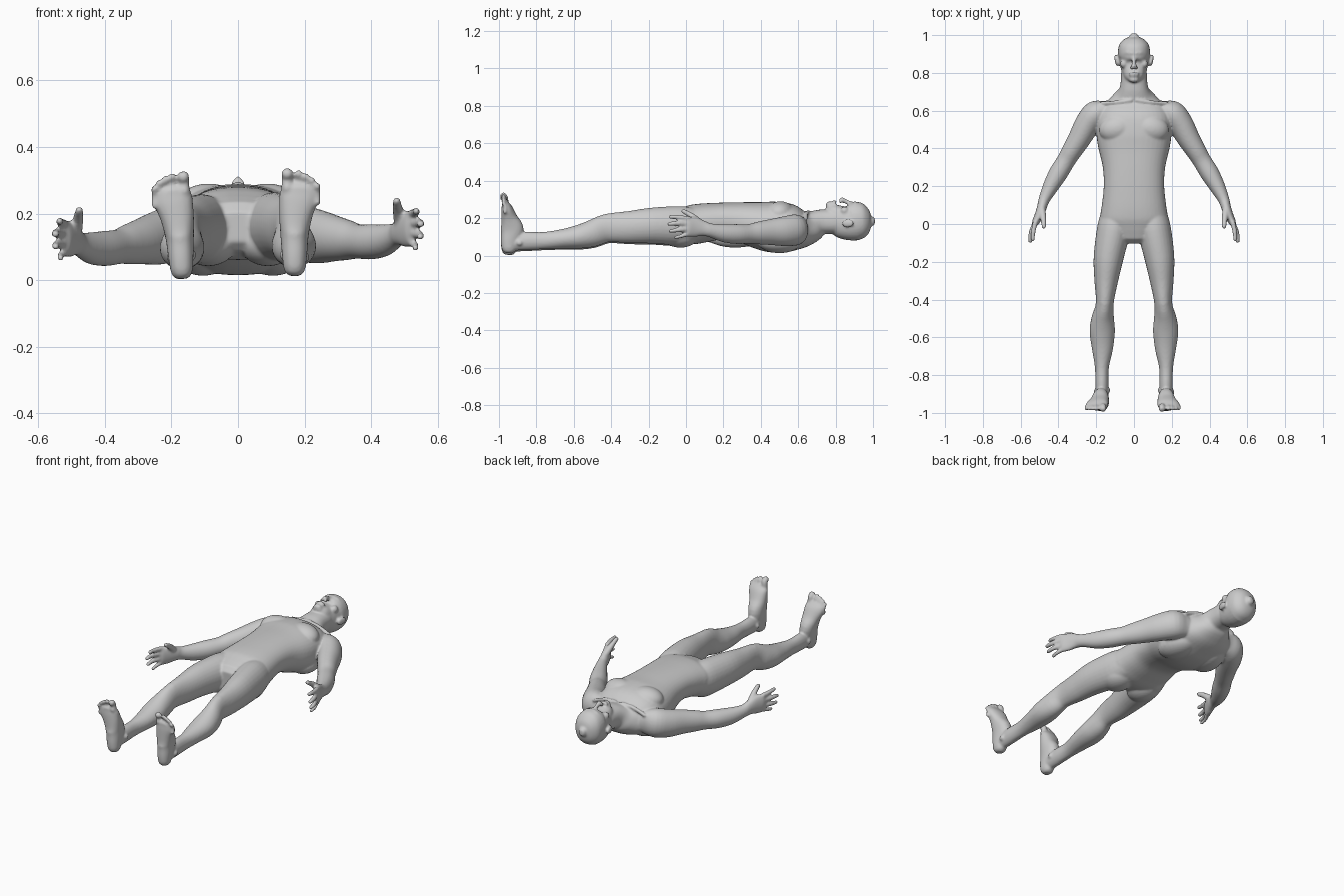
import bpy, bmesh, math
from mathutils import Vector, Matrix

bm = bmesh.new()


def spline(pts, n=4):
    """Catmull-Rom through tuples of any length."""
    out = []
    for i in range(len(pts) - 1):
        a, b = pts[max(i - 1, 0)], pts[i]
        c, d = pts[i + 1], pts[min(i + 2, len(pts) - 1)]
        for k in range(n):
            t = k / n
            out.append([0.5 * (2 * q + (r - p) * t + (2 * p - 5 * q + 4 * r - s) * t * t
                               + (3 * q - p - 3 * r + s) * t ** 3)
                        for p, q, r, s in zip(a, b, c, d)])
    return out + [list(pts[-1])]


def loft(pts, up=(0, 0, 1), power=2.0, seg=28):
    """Tube through (x, y, z, half width, half height) stations with domed ends."""
    st = spline(pts) if len(pts) > 2 else [list(p) for p in pts]
    up = Vector(up)
    cen = [Vector(s[:3]) for s in st]
    tan = [(cen[min(i + 1, len(st) - 1)] - cen[max(i - 1, 0)]).normalized() for i in range(len(st))]
    rows = [(c, t, s[3], s[4]) for c, t, s in zip(cen, tan, st)]

    def dome(row, sign):
        c, t, w, h = row
        r = min(w, h)
        return [(c + t * sign * r * d, t, w * k, h * k) for d, k in ((.5, .83), (.8, .5))]
    rows = dome(rows[0], -1)[::-1] + rows + dome(rows[-1], 1)
    rings = []
    for c, t, w, h in rows:
        side = t.cross(up).normalized()
        top = side.cross(t)
        ring = []
        for j in range(seg):
            a = 2 * math.pi * j / seg
            u, v = math.cos(a), math.sin(a)
            u = math.copysign(abs(u) ** (2 / power), u)
            v = math.copysign(abs(v) ** (2 / power), v)
            ring.append(bm.verts.new(c + side * u * w + top * v * h))
        rings.append(ring)
    for a, b in zip(rings, rings[1:]):
        for j in range(seg):
            k = (j + 1) % seg
            bm.faces.new((a[j], a[k], b[k], b[j]))
    bm.faces.new(rings[0])
    bm.faces.new(rings[-1])


def ball(c, r, rot=0.0):
    m = Matrix.Translation(c) @ Matrix.Rotation(rot, 4, 'Z') @ Matrix.Diagonal((*r, 1))
    bmesh.ops.create_uvsphere(bm, u_segments=24, v_segments=16, radius=1, matrix=m)


# torso and neck
loft([(0, -.03, .162, .15, .09), (0, .03, .165, .178, .105), (0, .10, .175, .17, .104),
      (0, .20, .185, .16, .098), (0, .30, .178, .165, .108), (0, .40, .160, .188, .128),
      (0, .47, .152, .198, .136), (0, .55, .148, .198, .130), (0, .62, .145, .172, .106),
      (0, .67, .155, .118, .085), (0, .72, .178, .076, .068), (0, .80, .182, .068, .066)],
     power=2.35, seg=40)

# head, lying face up
loft([(0, .768, .262, .03, .022), (0, .782, .243, .05, .043), (0, .81, .208, .064, .08),
      (0, .84, .190, .073, .097), (0, .88, .179, .081, .098), (0, .91, .184, .085, .104),
      (0, .95, .183, .078, .091), (0, .978, .183, .053, .062), (0, .99, .183, .025, .028)],
     power=2.2, seg=32)

# nose, lips and chin
loft([(0, .89, .277, .010, .010), (0, .86, .287, .011, .012), (0, .832, .298, .014, .015)])
loft([(-.022, .797, .281, .006, .007), (0, .797, .289, .008, .008), (.022, .797, .281, .006, .007)])
loft([(-.020, .786, .279, .006, .007), (0, .786, .286, .008, .008), (.020, .786, .279, .006, .007)])
ball((0, .765, .275), (.025, .016, .014))


def arm(s):
    def place(p):
        # the left arm rests slightly lower than the right
        drop = 0 if s > 0 else .03 * min(max((p[0] - .2) / .3, 0), 1)
        return (s * p[0], p[1], p[2] - drop, *p[3:])

    # upper arm, forearm and palm
    loft([place(p) for p in [
        (.15, .61, .14, .045, .07), (.20, .585, .137, .07, .083), (.245, .53, .13, .068, .08),
        (.29, .45, .125, .060, .069), (.33, .385, .12, .053, .060), (.36, .335, .116, .049, .052),
        (.40, .27, .115, .050, .053), (.44, .20, .12, .042, .048), (.475, .13, .135, .030, .037),
        (.487, .09, .145, .026, .042), (.502, .05, .152, .023, .053), (.52, .01, .155, .020, .055),
        (.525, -.002, .155, .014, .048)]])
    # fingers: knuckle, middle, tip
    for a, b, c, r in [((.522, .01, .198), (.533, -.04, .204), (.536, -.084, .207), .0125),
                       ((.526, .0, .170), (.545, -.05, .172), (.549, -.092, .168), .013),
                       ((.526, .0, .140), (.545, -.045, .136), (.548, -.084, .130), .0125),
                       ((.520, .01, .114), (.532, -.025, .104), (.533, -.058, .096), .011)]:
        loft([place((*a, r * 1.15, r * 1.15)), place((*b, r, r)), place((*c, r * .85, r * .85))], seg=14)
    # thumb
    loft([place(p) for p in [(.487, .075, .175, .019, .02), (.480, .03, .212, .016, .016),
                             (.477, -.015, .238, .012, .012)]], seg=16)


def leg(s):
    # thigh, knee, calf and ankle
    dz = 0 if s > 0 else -.006
    loft([(s * x, y, z + dz, w, h) for x, y, z, w, h in [
        (.095, .06, .165, .078, .088), (.108, -.03, .16, .088, .104), (.135, -.18, .160, .079, .096),
        (.147, -.30, .152, .063, .086), (.155, -.42, .147, .047, .076), (.165, -.50, .118, .060, .072),
        (.168, -.57, .101, .067, .064), (.167, -.66, .089, .056, .052), (.170, -.76, .080, .037, .046),
        (.170, -.85, .078, .035, .049), (.170, -.92, .075, .034, .048)]])

    def place(p):
        turn = 0 if s > 0 else (p[2] - .05) * .06
        return (s * (p[0] + turn), p[1], p[2] + dz * 1.5, *p[3:])

    # foot, sole facing the front
    loft([place(p) for p in [
        (.170, -.947, .04, .034, .040), (.170, -.943, .08, .038, .048), (.170, -.930, .14, .043, .062),
        (.174, -.945, .20, .051, .044), (.183, -.957, .25, .059, .031), (.185, -.965, .275, .054, .021)]],
        up=(0, 1, 0), power=2.2)
    # toes
    for x, z, r in [(.148, .335, .0185), (.182, .330, .0115), (.203, .321, .0112),
                    (.222, .309, .0108), (.238, .292, .0105)]:
        loft([place((x, -.968, z - .06, r, r)), place((x, -.966, z - .03, r * .9, r * .9)),
              place((x, -.978, z - r * .8, r, r))], up=(0, 1, 0), seg=14)
    # ankle bones and kneecap
    ball((s * .137, -.88, .075), (.012, .016, .016))
    ball((s * .203, -.89, .068), (.012, .016, .016))
    ball((s * .155, -.41, .198 + dz), (.032, .045, .027))


for s in (-1, 1):
    arm(s)
    leg(s)
    ball((s * .088, .505, .226), (.098, .075, .064), s * -.2)      # chest muscle
    ball((s * .090, -.03, .108), (.085, .10, .066))                # buttock
    ball((s * .105, .50, .075), (.085, .12, .062), s * .2)         # shoulder blade
    ball((s * .092, .865, .172), (.010, .034, .022), s * -.2)      # ear
    ball((s * .034, .880, .259), (.015, .012, .013))               # eye
    ball((s * .054, .848, .240), (.020, .022, .022))               # cheekbone
    ball((s * .012, .826, .289), (.009, .010, .010))               # nostril
    loft([(s * .008, .903, .280, .009, .010), (s * .035, .907, .272, .010, .011),
          (s * .060, .900, .247, .009, .010)])                     # brow
    loft([(s * .015, .655, .232, .010, .010), (s * .09, .645, .225, .010, .010),
          (s * .17, .64, .195, .010, .010)])                       # collarbone

bmesh.ops.recalc_face_normals(bm, faces=bm.faces)
mesh = bpy.data.meshes.new("body")
bm.to_mesh(mesh)
bm.free()
body = bpy.data.objects.new("body", mesh)
bpy.context.collection.objects.link(body)

# fuse all parts into one smooth skin
fuse = body.modifiers.new("fuse", 'REMESH')
fuse.mode = 'VOXEL'
fuse.voxel_size = .006
fuse.use_smooth_shade = True
soften = body.modifiers.new("soften", 'SMOOTH')
soften.factor = .5
soften.iterations = 7
